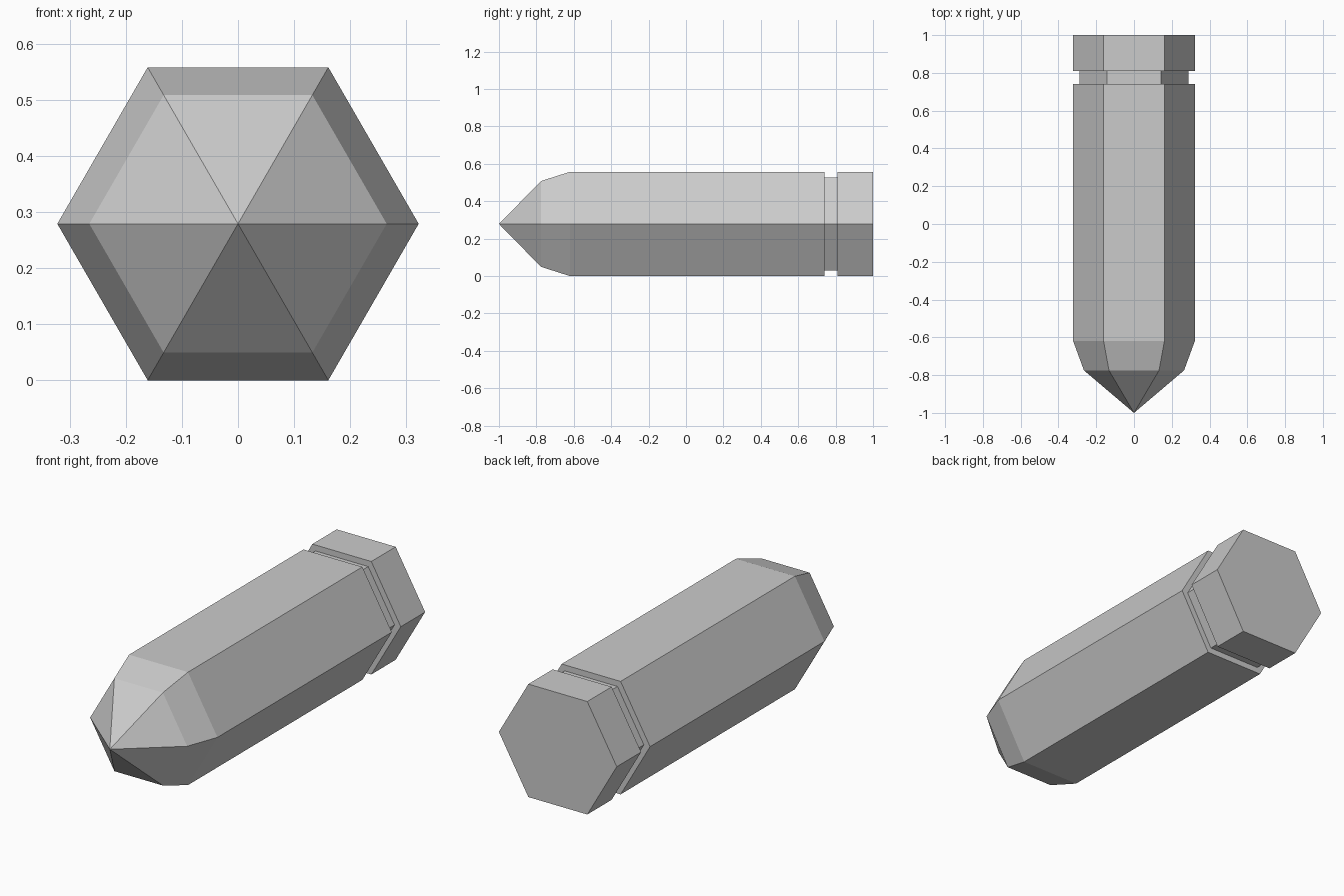
import bpy, bmesh, math

if "Cube" in bpy.data.objects:
    bpy.data.objects.remove(bpy.data.objects["Cube"])

SIDES = 6
R = 0.322
CENTRE_Z = R * math.cos(math.pi / SIDES)

# Lengthwise profile (y, corner radius), from just behind the tip to the base
profile = [(-0.775, 0.265), (-0.62, R), (0.74, R), (0.74, 0.288),
           (0.81, 0.288), (0.81, R), (1.0, R)]


def hex_ring(bm, y, r):
    return [bm.verts.new((r * math.cos(math.tau * i / SIDES), y,
                          CENTRE_Z + r * math.sin(math.tau * i / SIDES)))
            for i in range(SIDES)]


bm = bmesh.new()
rings = [hex_ring(bm, y, r) for y, r in profile]

# Pointed tip
tip = bm.verts.new((0, -1, CENTRE_Z))
for i in range(SIDES):
    bm.faces.new((tip, rings[0][i], rings[0][(i + 1) % SIDES]))

# Body, groove and base rim
for a, b in zip(rings, rings[1:]):
    for i in range(SIDES):
        j = (i + 1) % SIDES
        bm.faces.new((a[i], b[i], b[j], a[j]))

# Flat base
bm.faces.new(rings[-1])
bmesh.ops.recalc_face_normals(bm, faces=bm.faces)

mesh = bpy.data.meshes.new("hexagonal_bullet")
bm.to_mesh(mesh)
bm.free()
bpy.context.collection.objects.link(bpy.data.objects.new("hexagonal_bullet", mesh))
